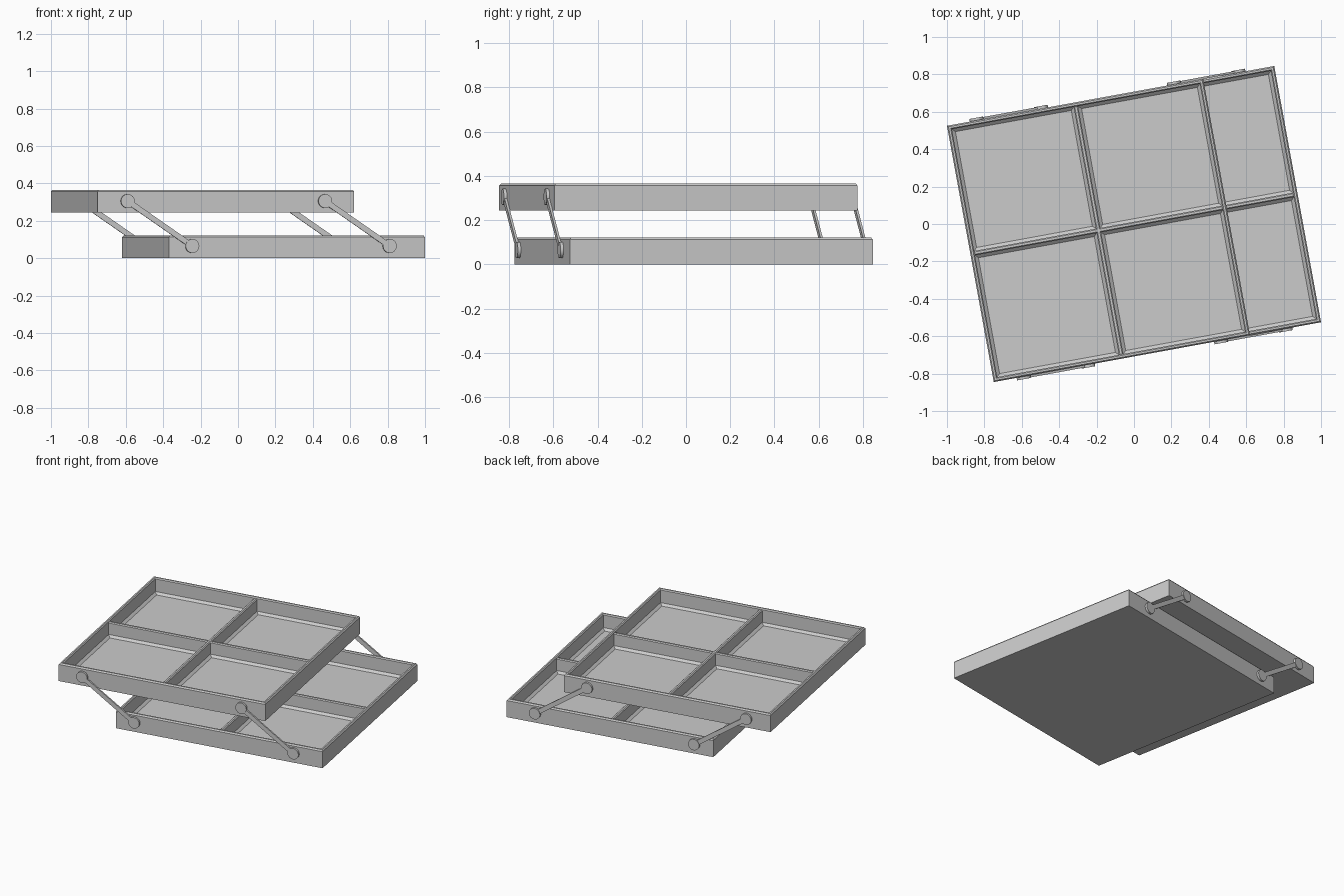
import bpy, bmesh, math
from mathutils import Matrix, Vector

if "Cube" in bpy.data.objects:
    bpy.data.objects.remove(bpy.data.objects["Cube"])

ROT = Matrix.Rotation(math.radians(10.35), 4, 'Z')   # whole model is turned a little
HALF, H, FLOOR = 0.6965, 0.121, 0.015                # tray half width, height, floor level
SHIFT, LIFT = 0.193, 0.244                           # tray slide offset and upper tray lift


def finish(name, bm, mat, smooth=False):
    bmesh.ops.recalc_face_normals(bm, faces=bm.faces[:])
    me = bpy.data.meshes.new(name)
    bm.to_mesh(me)
    bm.free()
    ob = bpy.data.objects.new(name, me)
    bpy.context.collection.objects.link(ob)
    ob.matrix_world = ROT @ mat
    if smooth:
        bpy.ops.object.select_all(action='DESELECT')
        ob.select_set(True)
        bpy.context.view_layer.objects.active = ob
        bpy.ops.object.shade_smooth_by_angle()
    return ob


def stack(bm, rings):
    """Join rings of points into a skin, capping both ends."""
    vs = [[bm.verts.new(p) for p in r] for r in rings]
    n = len(vs[0])
    for a, b in zip(vs, vs[1:]):
        for i in range(n):
            j = (i + 1) % n
            bm.faces.new((a[i], a[j], b[j], b[i]))
    bm.faces.new(vs[0])
    bm.faces.new(vs[-1])


def tray(name, mat):
    # square shell: outside wall, chamfered rim, inside wall, chamfer to floor
    prof = [(HALF, 0), (HALF, H - .009), (HALF - .007, H), (HALF - .017, H),
            (HALF - .023, H - .007), (HALF - .023, FLOOR + .014), (HALF - .039, FLOOR)]
    bm = bmesh.new()
    stack(bm, [[(-s, -s, z), (s, -s, z), (s, s, z), (-s, s, z)] for s, z in prof])
    finish(name + "_shell", bm, mat)
    # crossed dividers with chamfered top and foot
    half = [(.028, FLOOR - .005), (.028, FLOOR), (.012, FLOOR + .014),
            (.012, H - .015), (.006, H - .009)]
    sect = half + [(-w, z) for w, z in reversed(half)]
    for part, turn in (("_divider_long", 0), ("_divider_cross", math.pi / 2)):
        bm = bmesh.new()
        e = HALF - .015
        stack(bm, [[(x, w, z) for w, z in sect] for x in (-e, e)])
        finish(name + part, bm, mat @ Matrix.Rotation(turn, 4, 'Z'))


def arm(name, x, side):
    top, low = Vector((x, 0, .305)), Vector((x + .351, 0, .065))
    y = side * HALF
    # flat link bar
    d = low - top
    bm = bmesh.new()
    bmesh.ops.create_cube(bm, size=1)
    bmesh.ops.scale(bm, vec=(d.length, .011, .029), verts=bm.verts)
    ang = math.atan2(-d.z, d.x)
    mid = (top + low) / 2
    finish(name + "_bar", bm, Matrix.Translation((mid.x, y + side * .0055, mid.z))
           @ Matrix.Rotation(ang, 4, 'Y'))
    # round pivot discs
    for part, p in (("_upper_pivot", top), ("_lower_pivot", low)):
        bm = bmesh.new()
        bmesh.ops.create_cone(bm, cap_ends=True, segments=32, radius1=.037, radius2=.037, depth=.016)
        finish(name + part, bm, Matrix.Translation((p.x, y + side * .006, p.z))
               @ Matrix.Rotation(math.pi / 2, 4, 'X'), True)


tray("lower_tray", Matrix.Translation((SHIFT, 0, 0)))
tray("upper_tray", Matrix.Translation((-SHIFT, 0, LIFT)))
for side, sname in ((-1, "front"), (1, "back")):
    for x, xname in ((-.728, "left"), (.345, "right")):
        arm(f"{sname}_{xname}_arm", x, side)
